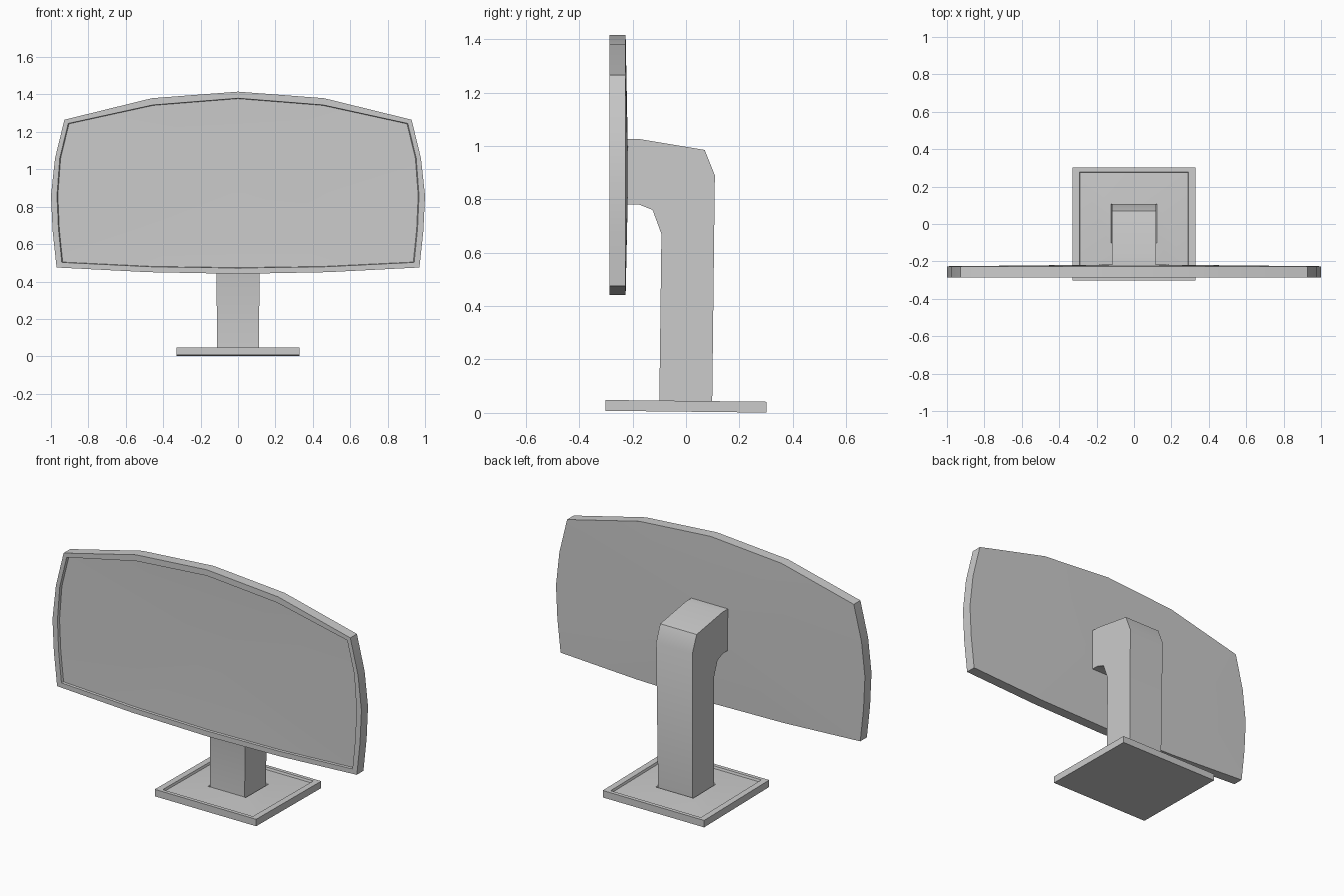
import bpy, bmesh

if "Cube" in bpy.data.objects:
    bpy.data.objects.remove(bpy.data.objects["Cube"])


def finish(name, bm):
    bmesh.ops.recalc_face_normals(bm, faces=bm.faces[:])
    mesh = bpy.data.meshes.new(name)
    bm.to_mesh(mesh)
    bm.free()
    obj = bpy.data.objects.new(name, mesh)
    bpy.context.collection.objects.link(obj)
    bpy.ops.object.select_all(action='DESELECT')
    obj.select_set(True)
    bpy.context.view_layer.objects.active = obj
    bpy.ops.object.shade_smooth_by_angle(angle=0.45)
    return obj


def loft(name, rings, start=None, end=None):
    """Bridge rings in order; close each end with a fan to a point, or a flat face."""
    bm = bmesh.new()
    loops = [[bm.verts.new(p) for p in ring] for ring in rings]
    n = len(loops[0])
    for a, b in zip(loops, loops[1:]):
        for i in range(n):
            j = (i + 1) % n
            bm.faces.new((a[i], a[j], b[j], b[i]))
    for loop, tip in ((loops[0], start), (loops[-1], end)):
        if tip is None:
            bm.faces.new(loop)
        else:
            c = bm.verts.new(tip)
            for i in range(n):
                bm.faces.new((loop[i], loop[(i + 1) % n], c))
    return finish(name, bm)


def outline(half, y):
    """Mirror a half outline (top centre to bottom centre) across x = 0."""
    pts = half + [(-x, z) for x, z in reversed(half[1:-1])]
    return [(x, y, z) for x, z in pts]


# Screen: framed panel with recessed display and gently domed back
outer = [(0, 1.415), (.46, 1.38), (.928, 1.265), (.978, 1.06), (1.0, .86),
         (.991, .67), (.97, .475), (.48, .45), (0, .441)]
inner = [(0, 1.38), (.455, 1.344), (.908, 1.245), (.953, 1.06), (.968, .86),
         (.96, .68), (.942, .502), (.47, .479), (0, .472)]
lip = [(x * .995, .9 + (z - .9) * .995) for x, z in inner]
loft("screen", [outline(lip, -.274), outline(inner, -.287),
                outline(outer, -.287), outline(outer, -.226)],
     start=(0, -.265, .9), end=(0, -.216, .9))

# Neck: bent side profile swept across the width, slightly wider at the top
profile = [(-.222, 1.025), (-.17, 1.025), (.07, .985), (.108, .89), (.098, .035),
           (-.1, .035), (-.092, .67), (-.125, .76), (-.175, .78), (-.222, .78)]


def side(s):
    return [(s * (.112 + .006 * z), y, z) for y, z in profile]


loft("neck", [side(-1), side(1)])


# Base: slightly tilted square plate with raised rim and a collar round the neck
def rect(x, y, z, cy=0):
    return [(sx * x, cy + sy * y, z - .011 * (cy + sy * y))
            for sx, sy in ((-1, -1), (1, -1), (1, 1), (-1, 1))]


loft("base", [rect(.328, .301, .0045), rect(.328, .301, .045),
              rect(.292, .279, .045), rect(.288, .275, .032),
              rect(.131, .108, .044, .002), rect(.122, .104, .044, .002),
              rect(.118, .102, .036, .002)])
